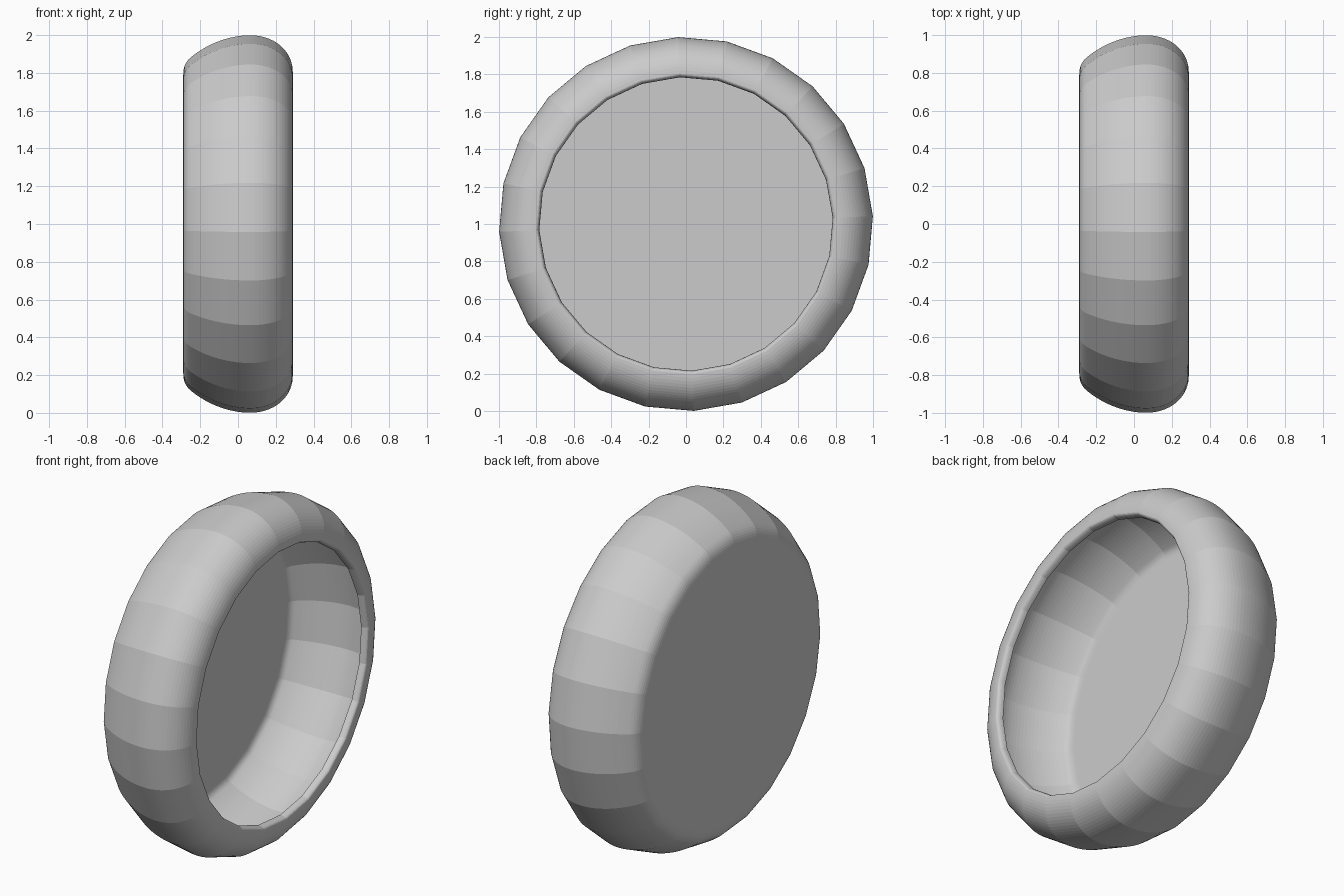
import bpy, bmesh
from math import sin, cos, radians, pi
from mathutils import Vector
from mathutils.geometry import interpolate_bezier

if "Cube" in bpy.data.objects:
    bpy.data.objects.remove(bpy.data.objects["Cube"])

SIDES = 24
TURN = radians(2.4)
WALL = 0.045

# Outer profile as Bezier pieces: (x along axis, radius)
pieces = [
    ((-0.29, 0.79), (-0.29, 0.83), (-0.278, 0.86), (-0.25, 0.883), 8),   # back corner
    ((-0.25, 0.883), (-0.165, 0.953), (-0.05, 1.0), (0.065, 1.0), 16),   # back bulge
    ((0.065, 1.0), (0.195, 1.0), (0.29, 0.915), (0.29, 0.805), 18),      # front shoulder
    ((0.29, 0.805), (0.29, 0.793), (0.275, 0.785), (0.252, 0.785), 7),   # rolled lip
]
profile = []
for a, b, c, d, n in pieces:
    pts = interpolate_bezier(*(Vector((*p, 0)) for p in (a, b, c, d)), n)
    profile += pts[1:] if profile else pts

bm = bmesh.new()


def ring(x, r):
    angles = [TURN + 2 * pi * k / SIDES for k in range(SIDES)]
    return [bm.verts.new((x, r * cos(t), 1 + r * sin(t))) for t in angles]


# Outer shell: flat back disc and rounded wall
rings = [ring(p.x, p.y) for p in profile]
back = bm.faces.new(list(reversed(rings[0])))
for lower, upper in zip(rings, rings[1:]):
    for k in range(SIDES):
        n = (k + 1) % SIDES
        bm.faces.new((lower[k], lower[n], upper[n], upper[k]))
bmesh.ops.recalc_face_normals(bm, faces=bm.faces)
# Make the back disc face outwards, with the wall following it
back.normal_update()
if back.normal.x > 0:
    bmesh.ops.reverse_faces(bm, faces=bm.faces)

mesh = bpy.data.meshes.new("round_dish")
bm.to_mesh(mesh)
bm.free()
dish = bpy.data.objects.new("round_dish", mesh)
bpy.context.collection.objects.link(dish)

# Inner shell: wall thickness grown inwards
shell = dish.modifiers.new("wall", 'SOLIDIFY')
shell.thickness = WALL
shell.offset = -1
